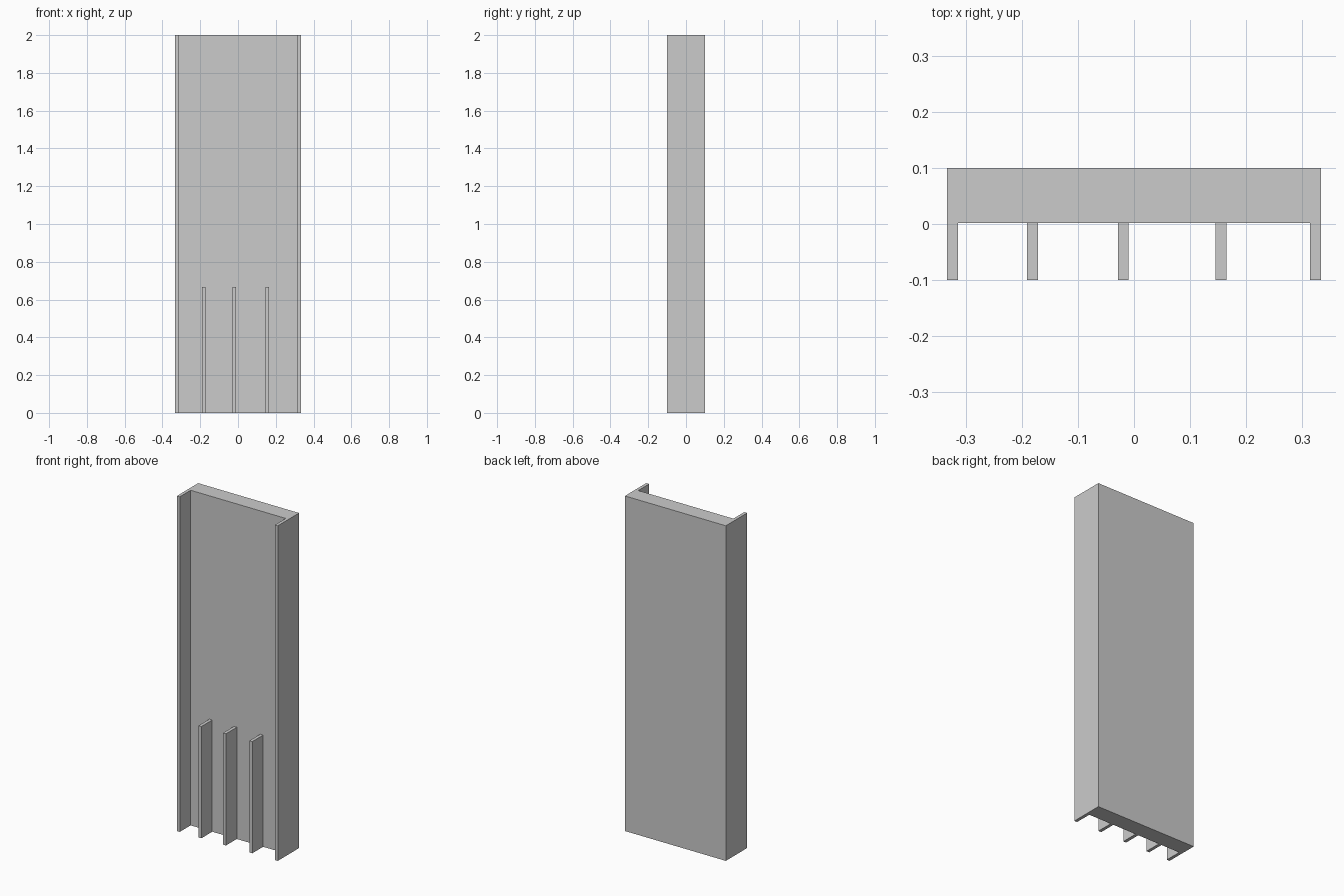
import bpy, bmesh

if "Cube" in bpy.data.objects:
    bpy.data.objects.remove(bpy.data.objects["Cube"])

HALF_W, HALF_D, HEIGHT = 0.333, 0.1, 2.0
WALL = 0.019          # thickness of side flanges and ribs
FACE_Y = 0.002        # front face of the thick panel
RIB_HEIGHT = 0.667


def extrude_profile(name, points, height):
    """Extrude a closed xy outline upward from z = 0."""
    bm = bmesh.new()
    base = bm.faces.new([bm.verts.new((x, y, 0)) for x, y in points])
    result = bmesh.ops.extrude_face_region(bm, geom=[base], use_keep_orig=True)
    top = [v for v in result["geom"] if isinstance(v, bmesh.types.BMVert)]
    bmesh.ops.translate(bm, verts=top, vec=(0, 0, height))
    bmesh.ops.recalc_face_normals(bm, faces=bm.faces)
    mesh = bpy.data.meshes.new(name)
    bm.to_mesh(mesh)
    bm.free()
    obj = bpy.data.objects.new(name, mesh)
    bpy.context.collection.objects.link(obj)
    return obj


# Channel-shaped panel: thick back with a flange along each side
right = [(HALF_W - WALL, FACE_Y), (HALF_W - WALL, -HALF_D),
         (HALF_W, -HALF_D), (HALF_W, HALF_D)]
left = [(-x, y) for x, y in reversed(right)]
extrude_profile("channel_panel", right + left, HEIGHT)

# Short vertical ribs on the lower third of the front
for i, x in enumerate((-0.181, -0.019, 0.155), 1):
    x0, x1 = x - WALL / 2, x + WALL / 2
    extrude_profile(f"lower_rib_{i}",
                    [(x0, -HALF_D), (x1, -HALF_D), (x1, FACE_Y), (x0, FACE_Y)],
                    RIB_HEIGHT)
